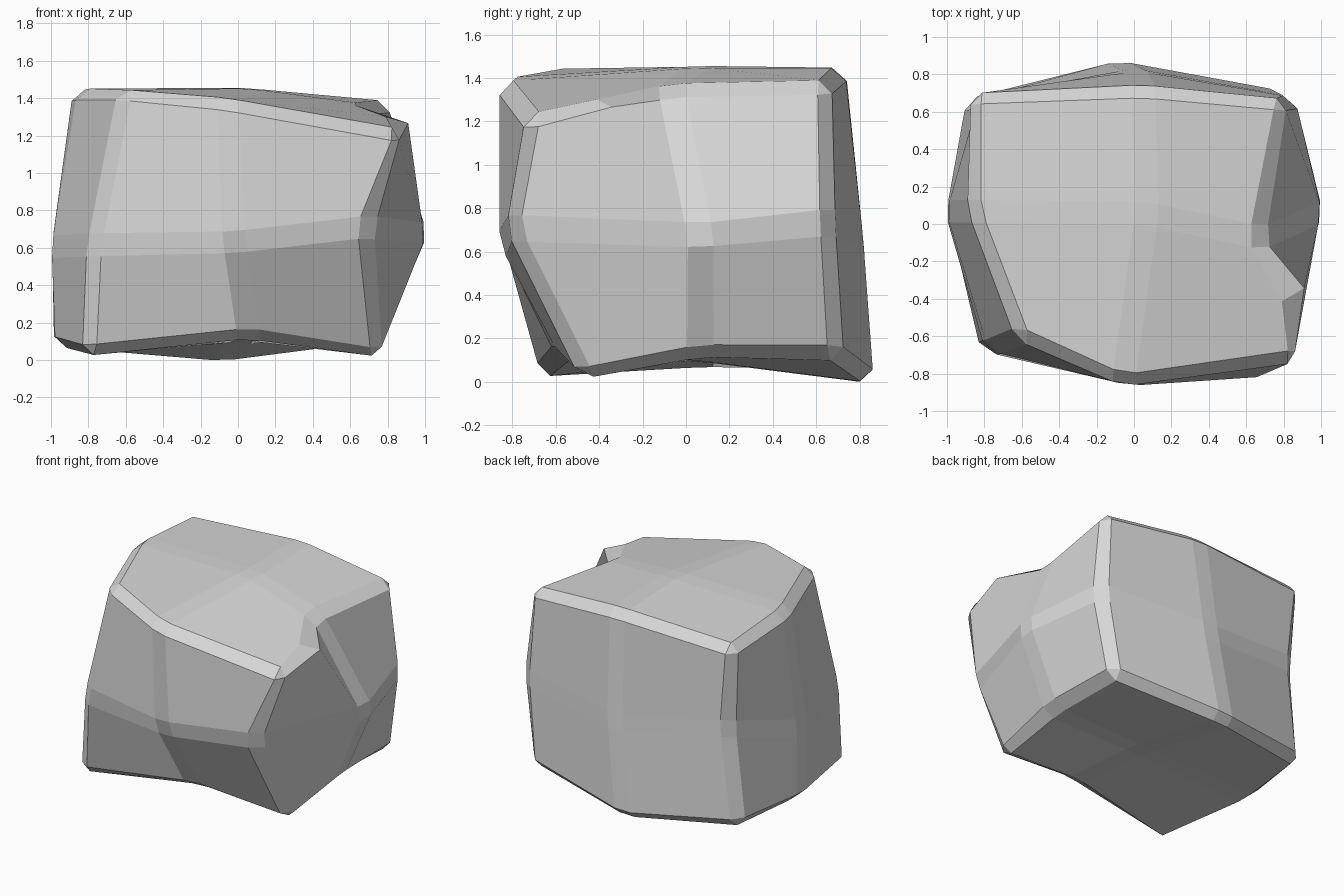
import bpy
import bmesh
from mathutils import Vector

cube = bpy.data.objects.get("Cube")
if cube:
    bpy.data.objects.remove(cube, do_unlink=True)

# Single stone colour
stone = bpy.data.materials.new("stone_grey")
stone.use_nodes = True
grey = (0.68, 0.68, 0.68, 1.0)
stone.diffuse_color = grey
stone.node_tree.nodes["Principled BSDF"].inputs["Base Color"].default_value = grey

# Three rings of the rough block, each starting at the front left corner
# and running front, right, back, left
bottom_ring = [(-.83, -.7, .02), (.05, -.59, .12), (.765, -.485, .005), (.76, .06, .12),
               (.77, .71, .11), (-.1, .87, -.01), (-.915, .66, .07), (-1, .05, .07)]
middle_ring = [(-.8, -.69, .62), (-.03, -.87, .63), (.69, -.835, .715), (1.028, .06, .68),
               (.85, .67, .74), (0, .82, .67), (-.83, .67, .79), (-1.025, .06, .61)]
top_ring = [(-.63, -.62, 1.455), (-.07, -.875, 1.4), (.895, -.735, 1.225), (.665, -.08, 1.37),
            (.81, .66, 1.39), (.04, .73, 1.455), (-.89, .695, 1.405), (-.89, .06, 1.455)]
bottom_centre = (0, .06, .1)
top_centre = (.06, .05, 1.46)

bm = bmesh.new()
rings = [[bm.verts.new(p) for p in ring] for ring in (bottom_ring, middle_ring, top_ring)]


def side_band(low, high):
    for i in range(8):
        j = (i + 1) % 8
        bm.faces.new((low[i], low[j], high[j], high[i]))


def cap(ring, centre):
    hub = bm.verts.new(centre)
    for i in range(0, 8, 2):
        bm.faces.new((hub, ring[i - 1], ring[i], ring[i + 1]))


side_band(rings[0], rings[1])
side_band(rings[1], rings[2])
cap(rings[0], bottom_centre)
cap(rings[2], top_centre)
bmesh.ops.recalc_face_normals(bm, faces=bm.faces)

# Chamfer every edge
bmesh.ops.bevel(bm, geom=list(bm.edges), offset=0.062, offset_type='OFFSET',
                segments=1, profile=0.5, affect='EDGES', clamp_overlap=True)


def chip(middle, target):
    """Split the edge whose midpoint is closest and pull the new corner out."""
    def gap(edge):
        a, b = edge.verts
        return ((a.co + b.co) / 2 - Vector(middle)).length

    edge = min(bm.edges, key=gap)
    corner = bmesh.utils.edge_split(edge, edge.verts[0], 0.5)[1]
    corner.co = target
    return corner


# Chipped lip beside the notch in the top edge
lip = chip((.80, -.41, 1.24), (.9, -.35, 1.27))
ledge = chip((.73, -.41, 1.305), (.78, -.42, 1.305))
bmesh.ops.connect_verts(bm, verts=[lip, ledge])

# Centre the rock and rest it on the ground
lo = Vector([min(v.co[a] for v in bm.verts) for a in range(3)])
hi = Vector([max(v.co[a] for v in bm.verts) for a in range(3)])
base = Vector(((lo.x + hi.x) / 2, (lo.y + hi.y) / 2, lo.z))
bmesh.ops.translate(bm, verts=bm.verts, vec=-base)

mesh = bpy.data.meshes.new("rock")
bm.to_mesh(mesh)
bm.free()
mesh.materials.append(stone)
rock = bpy.data.objects.new("rock", mesh)
bpy.context.collection.objects.link(rock)
